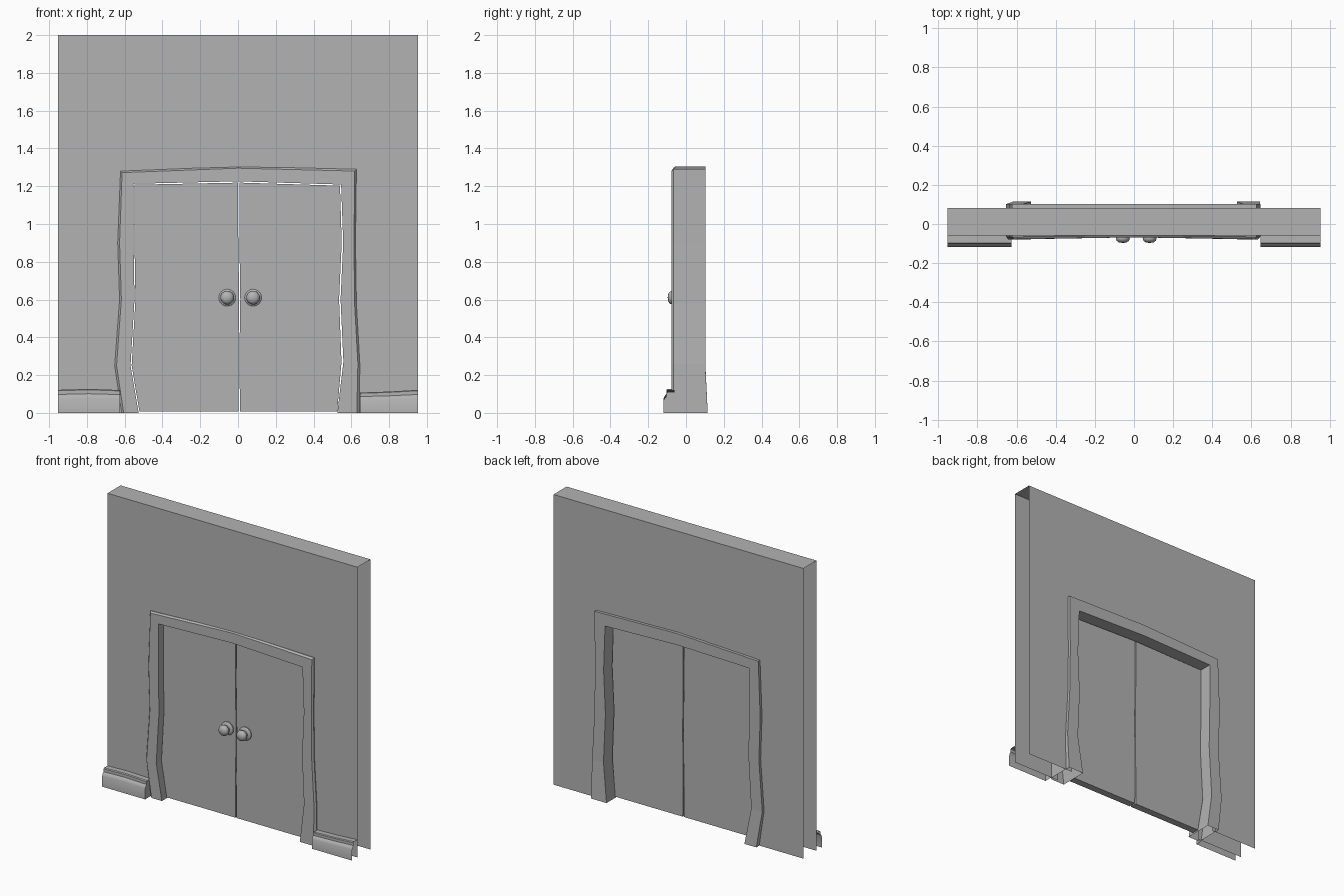
import bpy, bmesh, math
from mathutils import Vector

if "Cube" in bpy.data.objects:
    bpy.data.objects.remove(bpy.data.objects["Cube"])

GREY = (0.45, 0.45, 0.45, 1)
grey = bpy.data.materials.new("plain grey")
grey.use_nodes = True
grey.diffuse_color = GREY
grey.node_tree.nodes["Principled BSDF"].inputs["Base Color"].default_value = GREY


def finish(name, bm, smooth=None):
    bmesh.ops.recalc_face_normals(bm, faces=bm.faces)
    mesh = bpy.data.meshes.new(name)
    bm.to_mesh(mesh)
    bm.free()
    mesh.materials.append(grey)
    obj = bpy.data.objects.new(name, mesh)
    bpy.context.collection.objects.link(obj)
    if smooth:
        bpy.ops.object.select_all(action='DESELECT')
        obj.select_set(True)
        bpy.context.view_layer.objects.active = obj
        bpy.ops.object.shade_smooth_by_angle(angle=math.radians(smooth))
    return obj


def loft(bm, sections, closed):
    """Skin a row of matching cross-sections."""
    rows = [[bm.verts.new(p) for p in s] for s in sections]
    n = len(rows[0])
    for a, b in zip(rows, rows[1:]):
        for i in range(n if closed else n - 1):
            j = (i + 1) % n
            bm.faces.new((a[i], a[j], b[j], b[i]))
    return rows


# Wall: front and back sheets around the opening, joined across the top only
W, H, FRONT, BACK = 0.953, 2.0, -0.06, 0.082
HOLE_X, HOLE_Z = 0.592, 1.25
bm = bmesh.new()
for y in (FRONT, BACK):
    for x0, x1, z0, z1 in ((-W, -HOLE_X, 0, HOLE_Z), (HOLE_X, W, 0, HOLE_Z),
                           (-W, -HOLE_X, HOLE_Z, H), (-HOLE_X, HOLE_X, HOLE_Z, H),
                           (HOLE_X, W, HOLE_Z, H)):
        bm.faces.new([bm.verts.new((x, y, z)) for x, z in
                      ((x0, z0), (x1, z0), (x1, z1), (x0, z1))])
xs = (-W, -HOLE_X, HOLE_X, W)
loft(bm, [[(x, FRONT, H), (x, BACK, H)] for x in xs], False)
bmesh.ops.remove_doubles(bm, verts=bm.verts, dist=0.0001)
finish("wall", bm)

# Door frame: crooked jambs and bowed lintel, (outer x, z), (inner x, z), back y
stations = [
    ((-0.616, 0), (-0.526, 0), 0.115),
    ((-0.653, 0.25), (-0.569, 0.25), 0.102),
    ((-0.627, 0.6), (-0.548, 0.6), 0.102),
    ((-0.637, 0.9), (-0.553, 0.9), 0.102),
    ((-0.622, 1.28), (-0.553, 1.213), 0.102),
    ((0, 1.305), (0, 1.226), 0.102),
    ((0.627, 1.29), (0.546, 1.209), 0.102),
    ((0.622, 0.9), (0.557, 0.9), 0.102),
    ((0.627, 0.58), (0.543, 0.6), 0.102),
    ((0.645, 0.26), (0.558, 0.27), 0.102),
    ((0.643, 0), (0.526, 0), 0.115),
]
bm = bmesh.new()
sections = []
for (ox, oz), (ix, iz), back in stations:
    front = -0.068 if ox == 0 else -0.078
    lip_x, lip_z = ox + (ix - ox) * 0.12, oz + (iz - oz) * 0.12
    sections.append([(ox, back, oz), (ox, front + 0.012, oz), (lip_x, front, lip_z),
                     (ix, front, iz), (ix, back, iz)])
loft(bm, sections, True)
finish("door_frame", bm)

# Double doors: crooked slabs with a thin gap in the middle
DOORS = {
    "right_door": [(-0.522, 0.008), (0.002, 0.008), (0.002, 0.28), (0.006, 0.6),
                   (0.001, 0.95), (0.001, 1.219), (-0.547, 1.208), (-0.548, 0.9),
                   (-0.543, 0.6), (-0.563, 0.25)],
    "left_door": [(0.525, 0.008), (0.011, 0.008), (0.007, 0.28), (0.012, 0.6),
                  (0.007, 0.95), (0.009, 1.219), (0.540, 1.203), (0.549, 0.9),
                  (0.535, 0.6), (0.548, 0.27)],
}
DOOR_FRONT, DOOR_BACK = -0.03, 0.02
for name, outline in DOORS.items():
    bm = bmesh.new()
    face = bm.faces.new([bm.verts.new((x, DOOR_FRONT, z)) for x, z in outline])
    result = bmesh.ops.extrude_face_region(bm, geom=[face], use_keep_orig=True)
    moved = [g for g in result["geom"] if isinstance(g, bmesh.types.BMVert)]
    bmesh.ops.translate(bm, verts=moved, vec=(0, DOOR_BACK - DOOR_FRONT, 0))
    finish(name, bm)

# Knobs: turned profile of (radius, distance out of the door)
knob = [(0.045, 0), (0.045, 0.007), (0.038, 0.013), (0.024, 0.016), (0.024, 0.024),
        (0.033, 0.032), (0.036, 0.043), (0.032, 0.055), (0.02, 0.064), (0, 0.067)]
for name, x in (("right_knob", -0.057), ("left_knob", 0.08)):
    bm = bmesh.new()
    centre = Vector((x, DOOR_FRONT, 0.61))
    steps = 24
    sections = []
    for i in range(steps + 1):
        a = 2 * math.pi * i / steps
        sections.append([centre + Vector((r * math.cos(a), -d, r * math.sin(a)))
                         for r, d in knob])
    loft(bm, sections, False)
    bmesh.ops.remove_doubles(bm, verts=bm.verts, dist=0.0001)
    finish(name, bm, 40)

# Skirting boards: moulded profile (y, share of height), capped next to the frame
moulding = [(-0.118, 0), (-0.118, 0.62), (-0.112, 0.72), (-0.103, 0.8),
            (-0.103, 0.96), (-0.097, 1), (FRONT, 1)]
BOARDS = {
    "right_skirting": [(-W, 0.122), (-0.79, 0.127), (-0.625, 0.121)],
    "left_skirting": [(W, 0.122), (0.8, 0.113), (0.647, 0.108)],
}
for name, path in BOARDS.items():
    bm = bmesh.new()
    rows = loft(bm, [[(x, y, h * t) for y, t in moulding] for x, h in path], False)
    bm.faces.new(rows[-1] + [bm.verts.new((path[-1][0], FRONT, 0))])
    finish(name, bm, 30)
